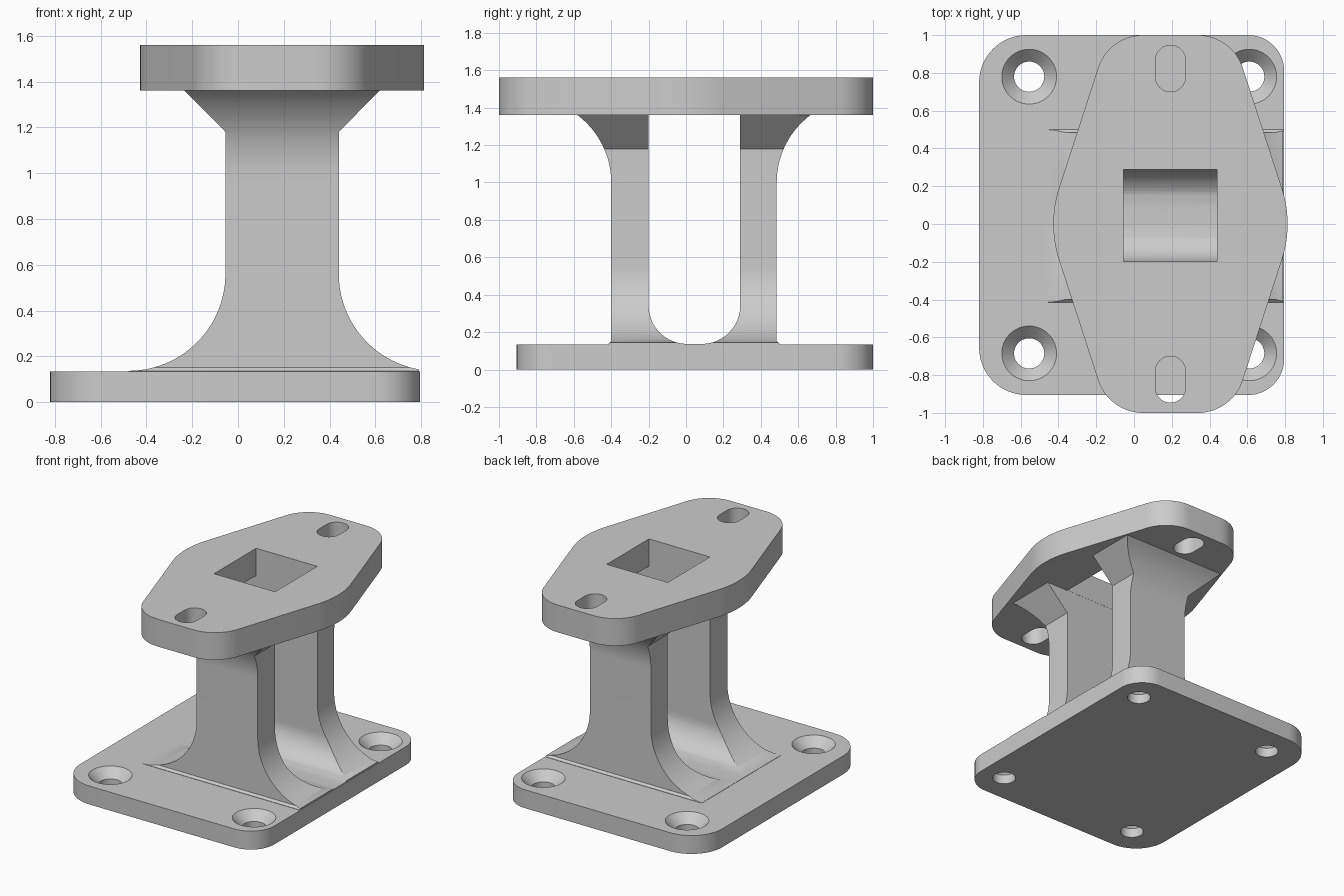
import bpy
import bmesh
import math

if "Cube" in bpy.data.objects:
    bpy.data.objects.remove(bpy.data.objects["Cube"])

CX = 0.193          # centre line of pedestal and flange
PLATE_TOP = 0.135
FL_BOT, FL_TOP = 1.36, 1.56


def arc(cx, cy, r, a0, a1, n=16):
    """Points on a circle from angle a0 to a1 (degrees)."""
    out = []
    for i in range(n + 1):
        a = math.radians(a0 + (a1 - a0) * i / n)
        out.append((cx + r * math.cos(a), cy + r * math.sin(a)))
    return out


def loft(name, rings):
    """Closed solid through rings with equal point counts."""
    bm = bmesh.new()
    vs = [[bm.verts.new(p) for p in ring] for ring in rings]
    n = len(vs[0])
    for a, b in zip(vs, vs[1:]):
        for i in range(n):
            j = (i + 1) % n
            bm.faces.new((a[i], a[j], b[j], b[i]))
    bm.faces.new(vs[0][::-1])
    bm.faces.new(vs[-1])
    bmesh.ops.recalc_face_normals(bm, faces=bm.faces)
    me = bpy.data.meshes.new(name)
    bm.to_mesh(me)
    bm.free()
    ob = bpy.data.objects.new(name, me)
    bpy.context.collection.objects.link(ob)
    return ob


def slab(name, outline, z0, z1):
    return loft(name, [[(x, y, z) for x, y in outline] for z in (z0, z1)])


def combine(target, other, op):
    """Apply a boolean and discard the helper."""
    m = target.modifiers.new(op, 'BOOLEAN')
    m.operation, m.object, m.solver = op, other, 'EXACT'
    bpy.context.view_layer.objects.active = target
    bpy.ops.object.modifier_apply(modifier=m.name)
    bpy.data.objects.remove(other)


# Base plate: wider corner rounding on the left than on the right
x0, x1, y0, y1, rl, rr = -0.82, 0.795, -0.905, 1.0, 0.25, 0.19
bracket = slab("mounting_bracket",
               arc(x1 - rr, y1 - rr, rr, 0, 90) + arc(x0 + rl, y1 - rl, rl, 90, 180)
               + arc(x0 + rl, y0 + rl, rl, 180, 270) + arc(x1 - rr, y0 + rr, rr, 270, 360),
               0, PLATE_TOP)

# Pedestal: front profile crossed with the forked side profile
low, foot, top = PLATE_TOP + 0.002, 0.08, 1.38
R = 0.423
front = ([(-0.055 - R, foot)] + arc(-0.055 - R, low + R, R, 270, 360, 24)
         + [(-0.055, 1.18), (-0.233, FL_BOT), (-0.233, top),
            (0.618, top), (0.618, FL_BOT), (0.44, 1.18)]
         + arc(0.44 + R, low + R, R, 180, 260, 24) + [(0.79, foot)])
side = ([(-0.415, foot), (-0.415, low), (-0.40, 0.152)]
        + arc(-0.85, 1.0, 0.45, 0, 53.13)
        + [(-0.58, top), (-0.20, top)]
        + arc(0.005, low + 0.205, 0.205, 180, 270)
        + arc(0.085, low + 0.205, 0.205, 270, 360)
        + [(0.29, top), (0.665, top)]
        + arc(0.935, 1.0, 0.45, 126.87, 180)
        + [(0.485, 0.152), (0.50, low), (0.50, foot)])
pedestal = loft("pedestal", [[(x, y, z) for x, z in front] for y in (-0.9, 0.9)])
fork = loft("fork", [[(x, y, z) for y, z in side] for x in (-1, 1)])
combine(pedestal, fork, 'INTERSECT')

# Top flange: tapered lozenge with rounded ends and sides
a = 0.145
flange = slab("flange",
              arc(CX, 0, 0.62, -18, 18) + arc(CX + a, 0.75, 0.25, 18, 90)
              + arc(CX - a, 0.75, 0.25, 90, 162) + arc(CX, 0, 0.62, 162, 198)
              + arc(CX - a, -0.75, 0.25, 198, 270) + arc(CX + a, -0.75, 0.25, 270, 342),
              FL_BOT, FL_TOP)

combine(bracket, pedestal, 'UNION')
combine(bracket, flange, 'UNION')

# Countersunk bolt holes in the base
for hx in (-0.555, 0.61):
    for hy in (-0.685, 0.78):
        rings = [[(x, y, z) for x, y in arc(hx, hy, r, 0, 352.5, 47)]
                 for z, r in ((-0.1, 0.08), (0.07, 0.08), (0.135, 0.145), (0.145, 0.155))]
        combine(bracket, loft("bolt_hole", rings), 'DIFFERENCE')

# Slots and square window in the flange
for s in (-1, 1):
    c = 0.823 * s
    slot = arc(CX, c + 0.043, 0.08, 0, 180) + arc(CX, c - 0.043, 0.08, 180, 360)
    combine(bracket, slab("slot", slot, 1.3, 1.7), 'DIFFERENCE')
window = [(-0.055, -0.199), (0.44, -0.199), (0.44, 0.289), (-0.055, 0.289)]
combine(bracket, slab("window", window, 1.3, 1.7), 'DIFFERENCE')

# Finish
grey = bpy.data.materials.new("plain_grey")
grey.diffuse_color = (0.6, 0.6, 0.6, 1)
grey.use_nodes = True
grey.node_tree.nodes["Principled BSDF"].inputs["Base Color"].default_value = grey.diffuse_color
bracket.data.materials.clear()
bracket.data.materials.append(grey)
for p in bracket.data.polygons:
    p.material_index = 0
bpy.ops.object.select_all(action='DESELECT')
bracket.select_set(True)
bpy.context.view_layer.objects.active = bracket
bpy.ops.object.shade_smooth_by_angle(angle=math.radians(25))
